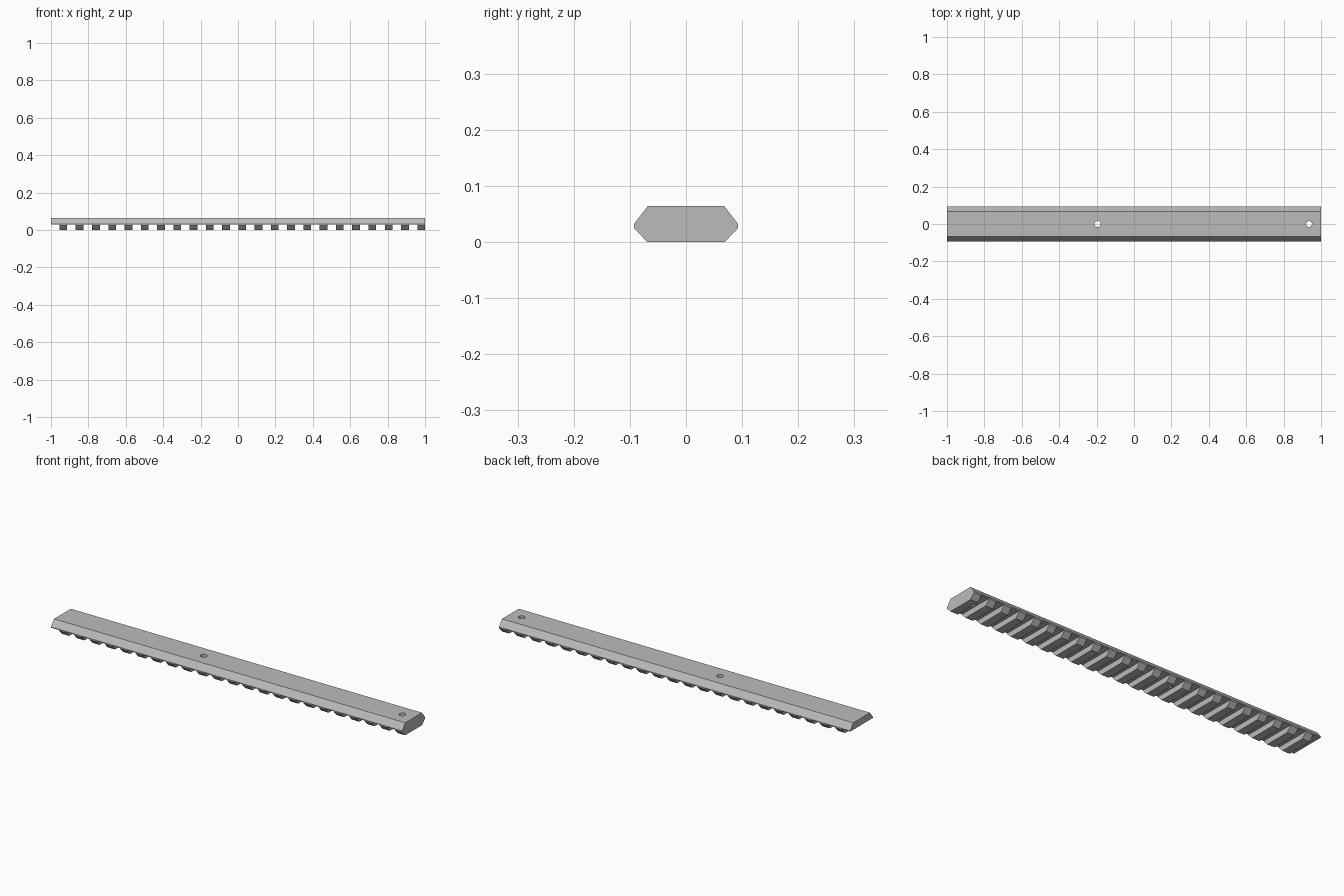
import bpy, bmesh
from mathutils import Matrix, Vector

cube = bpy.data.objects.get("Cube")
if cube:
    bpy.data.objects.remove(cube, do_unlink=True)

SLOTS = 23
PITCH = 2 / SLOTS
SLOT_WIDTH = 0.0455
SLOT_DEPTH = 0.028
HOLE_RADIUS = 0.016

metal = bpy.data.materials.new("light grey metal")
metal.use_nodes = True
grey = (0.5, 0.5, 0.5, 1)
metal.diffuse_color = grey
metal.node_tree.nodes["Principled BSDF"].inputs["Base Color"].default_value = grey


def make_object(name, bm):
    bmesh.ops.recalc_face_normals(bm, faces=bm.faces)
    mesh = bpy.data.meshes.new(name)
    bm.to_mesh(mesh)
    bm.free()
    mesh.materials.append(metal)
    obj = bpy.data.objects.new(name, mesh)
    bpy.context.collection.objects.link(obj)
    return obj


def slot_centre(i):
    return -1 + SLOT_WIDTH / 2 + i * PITCH


def cut(target, cutter):
    cutter.hide_render = True
    mod = target.modifiers.new(cutter.name, "BOOLEAN")
    mod.operation = "DIFFERENCE"
    mod.solver = "EXACT"
    mod.object = cutter
    bpy.context.view_layer.objects.active = target
    bpy.ops.object.modifier_apply(modifier=mod.name)
    bpy.data.objects.remove(cutter, do_unlink=True)


# Rail bar: eight-sided profile swept along its length
half = [(0.069, 0), (0.093, 0.025), (0.093, 0.032), (0.068, 0.064)]
profile = half + [(-y, z) for y, z in reversed(half)]
bm = bmesh.new()
end = bm.faces.new([bm.verts.new((-1, y, z)) for y, z in profile])
swept = bmesh.ops.extrude_face_region(bm, geom=[end], use_keep_orig=True)
bmesh.ops.translate(bm, vec=(2, 0, 0),
                    verts=[v for v in swept["geom"] if isinstance(v, bmesh.types.BMVert)])
rail = make_object("slotted_rail", bm)

# Cross slots in the underside, the first one open at the end
bm = bmesh.new()
for i in range(SLOTS):
    right = slot_centre(i) + SLOT_WIDTH / 2
    left = right - SLOT_WIDTH - (0.02 if i == 0 else 0)
    place = Matrix.Translation(Vector(((left + right) / 2, 0, 0)))
    size = Matrix.Diagonal((right - left, 0.4, 2 * SLOT_DEPTH, 1))
    bmesh.ops.create_cube(bm, size=1, matrix=place @ size)
cut(rail, make_object("slot_cutter", bm))

# Screw holes, each in the middle of a slot
bm = bmesh.new()
for i in (9, SLOTS - 1):
    bmesh.ops.create_cone(bm, cap_ends=True, segments=32, depth=0.3,
                          radius1=HOLE_RADIUS, radius2=HOLE_RADIUS,
                          matrix=Matrix.Translation((slot_centre(i), 0, 0.05)))
cut(rail, make_object("hole_cutter", bm))

# Smooth hole walls, crisp machined edges
bpy.ops.object.select_all(action="DESELECT")
rail.select_set(True)
bpy.context.view_layer.objects.active = rail
bpy.ops.object.shade_smooth_by_angle(angle=0.4)
